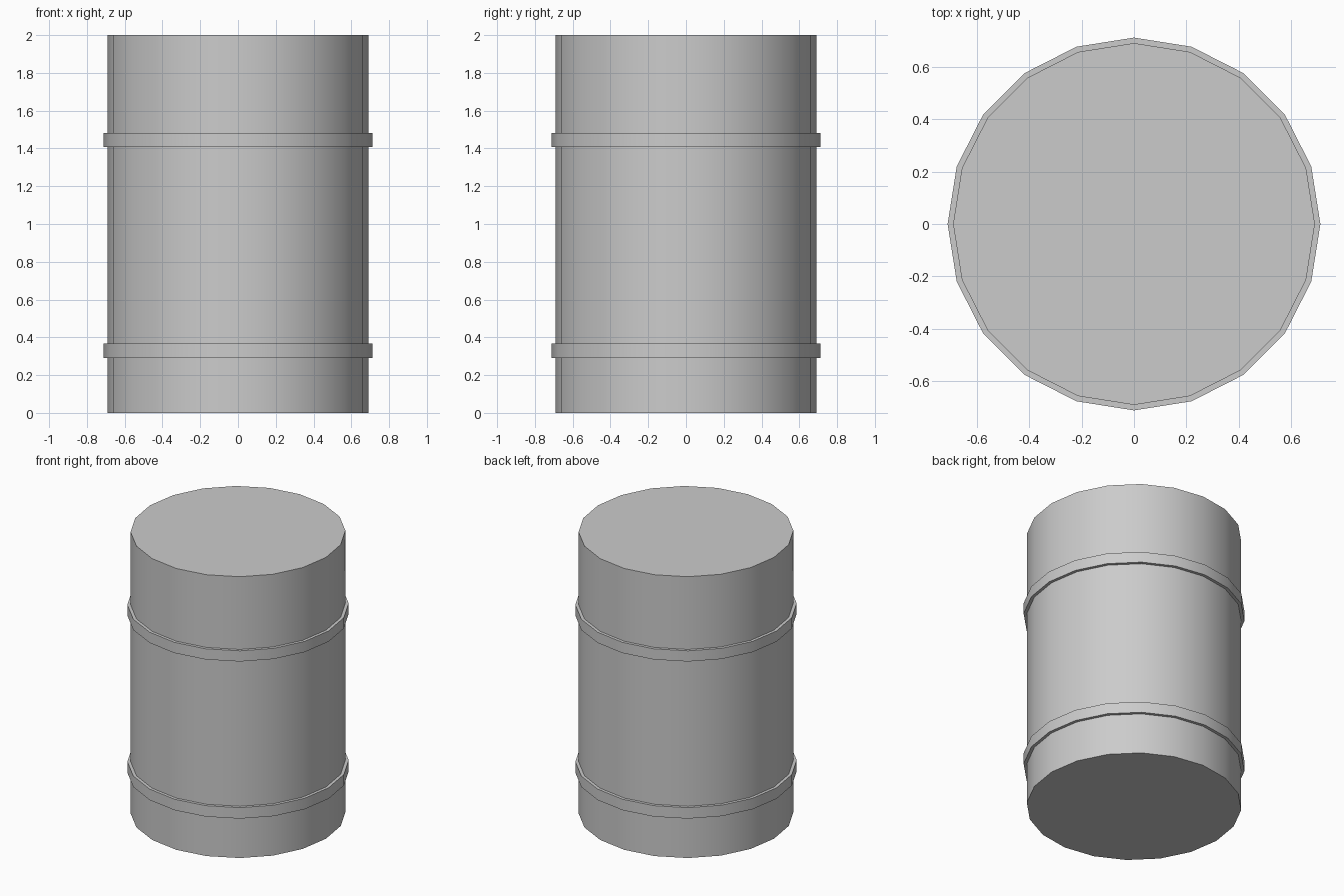
import bpy, bmesh, math

if "Cube" in bpy.data.objects:
    bpy.data.objects.remove(bpy.data.objects["Cube"])

SIDES = 20
BODY_R, HOOP_R = 0.692, 0.713


def lathe(name, profile, closed):
    """Spin an (r, z) profile about z; cap the ends if the profile is open."""
    bm = bmesh.new()
    rings = []
    for r, z in profile:
        rings.append([bm.verts.new((r * math.cos(math.tau * i / SIDES),
                                    r * math.sin(math.tau * i / SIDES), z))
                      for i in range(SIDES)])
    pairs = list(zip(rings, rings[1:]))
    if closed:
        pairs.append((rings[-1], rings[0]))
    else:
        bm.faces.new(rings[0][::-1])
        bm.faces.new(rings[-1])
    for a, b in pairs:
        for i in range(SIDES):
            j = (i + 1) % SIDES
            bm.faces.new((a[i], a[j], b[j], b[i]))
    bmesh.ops.recalc_face_normals(bm, faces=bm.faces)
    mesh = bpy.data.meshes.new(name)
    bm.to_mesh(mesh)
    bm.free()
    obj = bpy.data.objects.new(name, mesh)
    bpy.context.collection.objects.link(obj)
    # Smooth sides, crisp rims
    bpy.ops.object.select_all(action='DESELECT')
    obj.select_set(True)
    bpy.context.view_layer.objects.active = obj
    bpy.ops.object.shade_smooth_by_angle(angle=math.radians(30))
    return obj


# Drum body
lathe("drum_body", [(BODY_R, 0), (BODY_R, 2)], closed=False)

# Raised hoops, slightly sunk into the body
for name, z0, z1 in (("lower_hoop", 0.29, 0.368), ("upper_hoop", 1.407, 1.483)):
    inner = BODY_R - 0.005
    lathe(name, [(inner, z0), (HOOP_R, z0), (HOOP_R, z1), (inner, z1)], closed=True)
